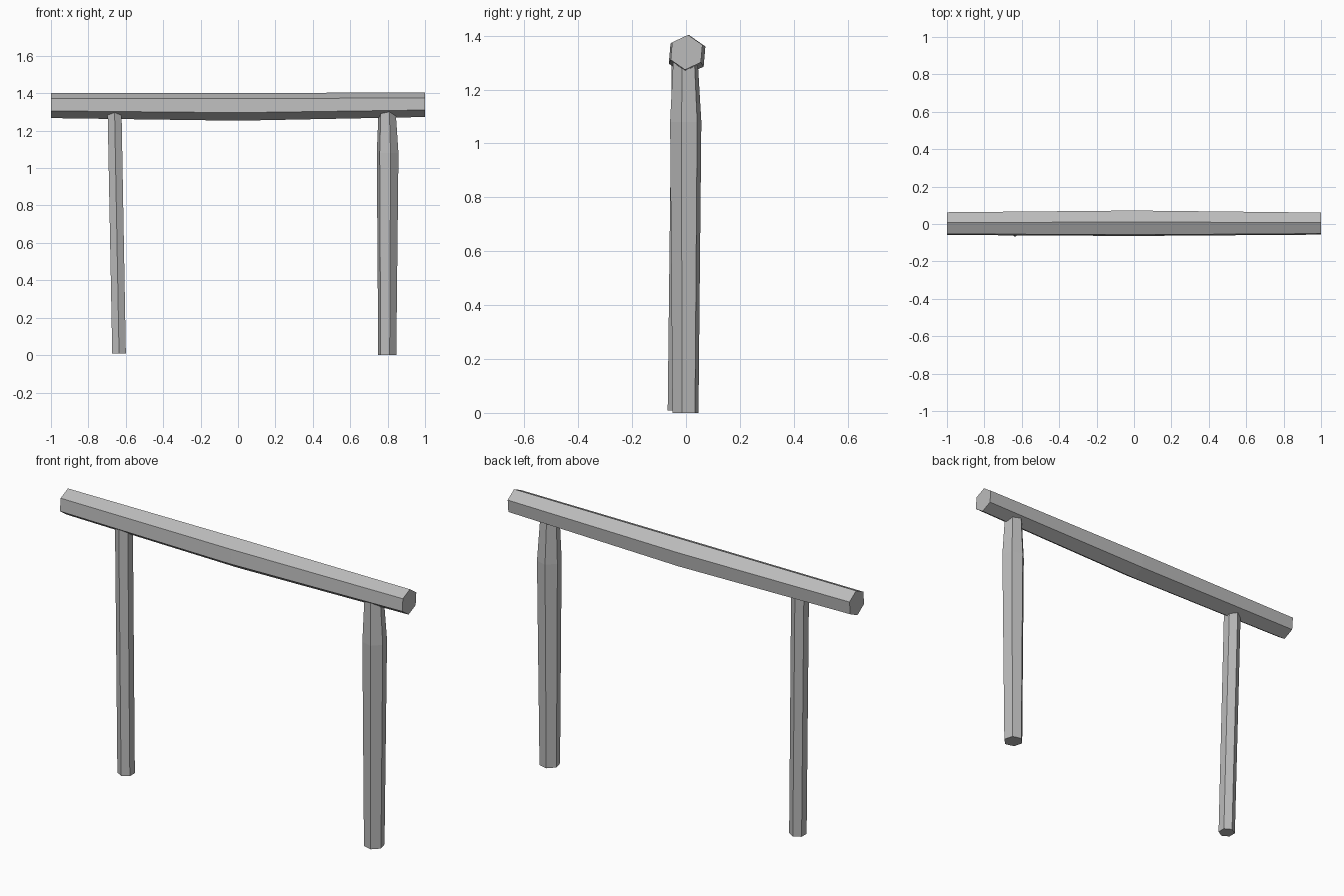
import bpy
import bmesh
from math import cos, sin, radians
from mathutils import Vector

if "Cube" in bpy.data.objects:
    bpy.data.objects.remove(bpy.data.objects["Cube"])

grey = bpy.data.materials.new("weathered grey")
grey.use_nodes = True
colour = (0.5, 0.5, 0.5, 1)
grey.diffuse_color = colour
grey.node_tree.nodes["Principled BSDF"].inputs["Base Color"].default_value = colour


def pole(name, rings, start, u, v, sides=6):
    """Loft a faceted pole through rings of (centre, radius), spanned by u and v."""
    bm = bmesh.new()
    loops = []
    for centre, radius in rings:
        angles = [radians(start + 360 * i / sides) for i in range(sides)]
        loops.append([bm.verts.new(Vector(centre) + radius * (cos(a) * u + sin(a) * v))
                      for a in angles])
    for low, high in zip(loops, loops[1:]):
        for i in range(sides):
            j = (i + 1) % sides
            bm.faces.new((low[i], low[j], high[j], high[i]))
    bm.faces.new(loops[0])
    bm.faces.new(loops[-1])
    bmesh.ops.recalc_face_normals(bm, faces=bm.faces)
    mesh = bpy.data.meshes.new(name)
    bm.to_mesh(mesh)
    bm.free()
    mesh.materials.append(grey)
    obj = bpy.data.objects.new(name, mesh)
    bpy.context.collection.objects.link(obj)
    return obj


X, Y, Z = Vector((1, 0, 0)), Vector((0, 1, 0)), Vector((0, 0, 1))

# Top rail, slightly swollen in the middle
pole("top_rail", [((-1, 0.002, 1.334), 0.067),
                  ((0, 0.004, 1.328), 0.075),
                  ((1, 0.002, 1.338), 0.065)], 25, Y, Z)

# Thick straight post, tapering at its head
pole("left_post", [((0.798, -0.002, 0), 0.050),
                   ((0.800, -0.001, 1.08), 0.060),
                   ((0.797, -0.002, 1.31), 0.047)], 45, X, Y)

# Thin leaning post
pole("right_post", [((-0.636, -0.026, 0.008), 0.042),
                    ((-0.660, -0.010, 1.31), 0.043)], 30, X, Y)
